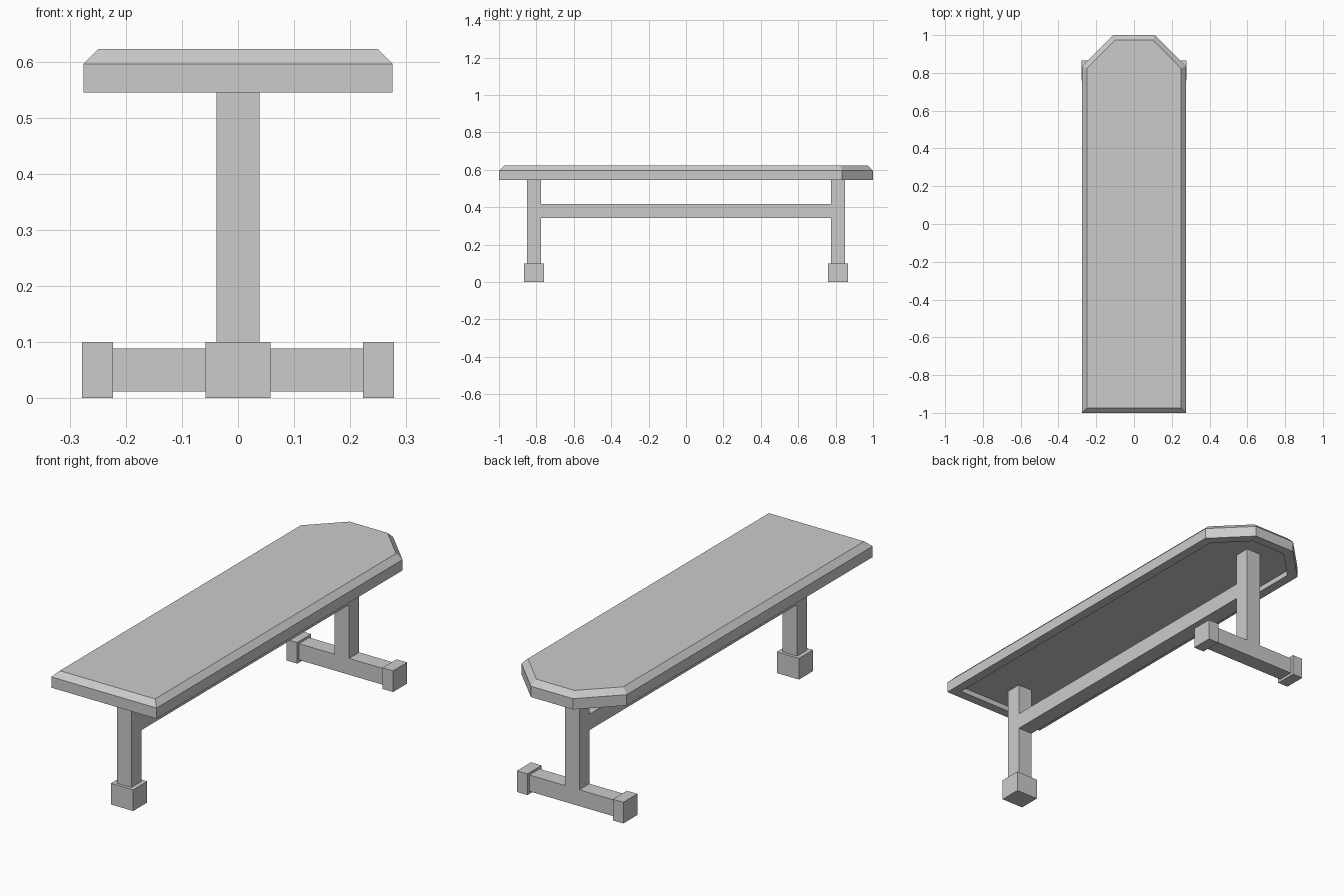
import bpy
import bmesh

default = bpy.data.objects.get("Cube")
if default:
    bpy.data.objects.remove(default, do_unlink=True)

grey = bpy.data.materials.new("plain grey")
grey.use_nodes = True
colour = (0.6, 0.6, 0.6, 1)
grey.diffuse_color = colour
grey.node_tree.nodes["Principled BSDF"].inputs["Base Color"].default_value = colour


def add_object(name, bm):
    bmesh.ops.recalc_face_normals(bm, faces=bm.faces)
    mesh = bpy.data.meshes.new(name)
    bm.to_mesh(mesh)
    bm.free()
    mesh.materials.append(grey)
    obj = bpy.data.objects.new(name, mesh)
    bpy.context.collection.objects.link(obj)
    return obj


def box(name, x, y, z):
    """Box spanning the given (low, high) range on each axis."""
    bm = bmesh.new()
    bmesh.ops.create_cube(bm, size=1)
    for v in bm.verts:
        v.co = [(r[0] + r[1]) / 2 + c * (r[1] - r[0]) for r, c in zip((x, y, z), v.co)]
    return add_object(name, bm)


def prism(bm, outline, low, high):
    """Upright prism; returns its bottom and top faces."""
    rings = [[bm.verts.new((x, y, z)) for x, y in outline] for z in (low, high)]
    caps = [bm.faces.new(rings[0][::-1]), bm.faces.new(rings[1])]
    for i in range(len(outline)):
        j = (i + 1) % len(outline)
        bm.faces.new((rings[0][i], rings[0][j], rings[1][j], rings[1][i]))
    bm.normal_update()
    return caps


# Padded top: clipped back corners, sloped upper edge, hollow underside
half = [(0.275, -1), (0.275, 0.835), (0.11, 1)]
outline = half + [(-x, y) for x, y in reversed(half)]
bm = bmesh.new()
bottom, top = prism(bm, outline, 0.545, 0.596)
bmesh.ops.inset_region(bm, faces=[top], thickness=0.026, use_even_offset=True)
for v in top.verts:
    v.co.z = 0.622
bmesh.ops.inset_region(bm, faces=[bottom], thickness=0.045, use_even_offset=True)
bmesh.ops.inset_region(bm, faces=[bottom], thickness=0.0001, use_even_offset=True)
for v in bottom.verts:
    v.co.z = 0.57
add_object("bench_pad", bm)

# Frame: two posts, the long rail and the rear crossbar
W = 0.038
front, back = (-0.85, -0.774), (0.774, 0.85)
box("front_post", (-W, W), front, (0.05, 0.57))
box("back_post", (-W, W), back, (0.08, 0.57))
box("long_rail", (-W, W), (-0.78, 0.78), (0.342, 0.418))
box("rear_crossbar", (-0.25, 0.25), back, (0.012, 0.089))

# Feet: one under the front post, one on each end of the crossbar
box("front_foot", (-0.058, 0.058), (-0.865, -0.76), (0, 0.1))
box("left_back_foot", (0.223, 0.278), (0.76, 0.865), (0, 0.1))
box("right_back_foot", (-0.278, -0.223), (0.76, 0.865), (0, 0.1))
